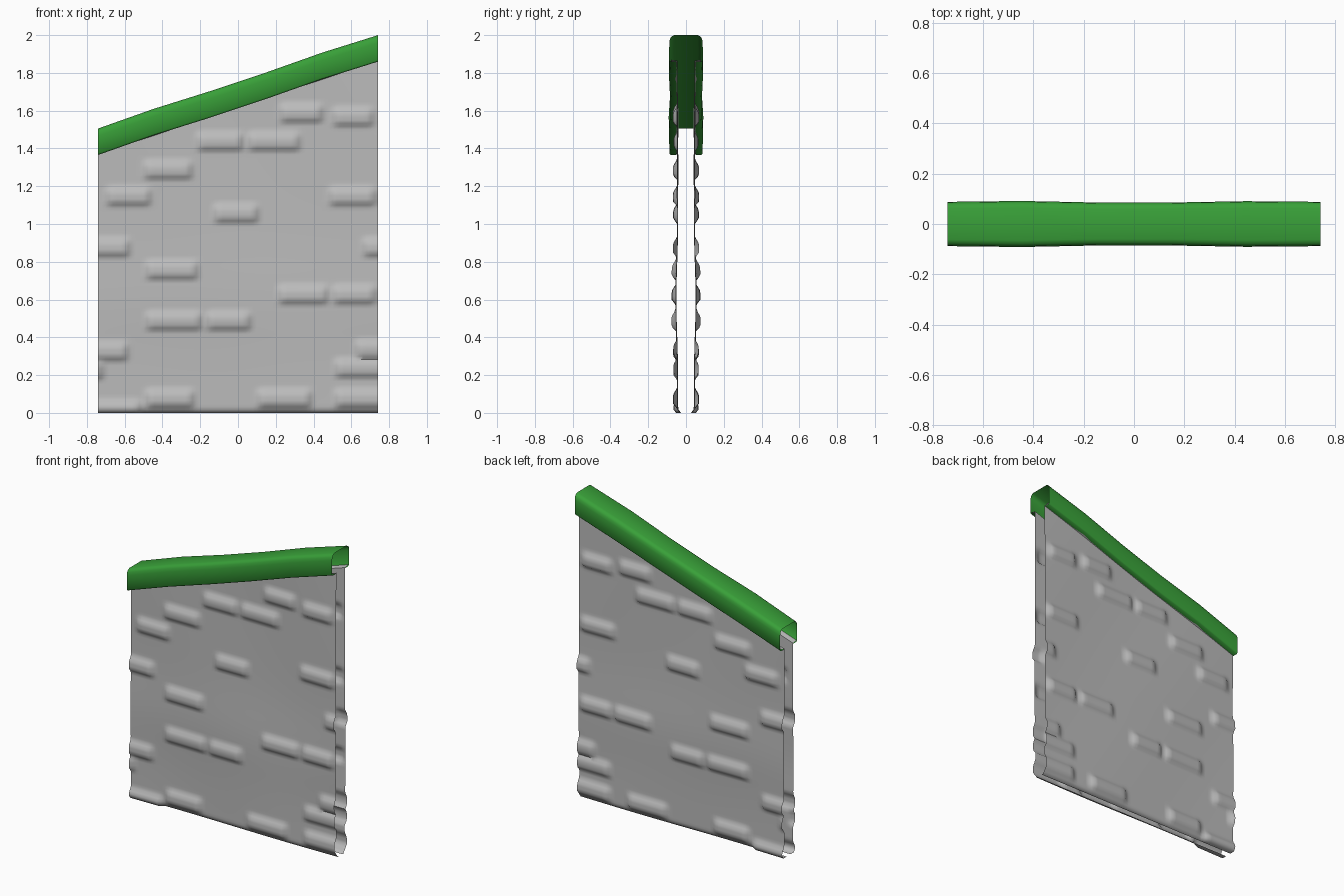
import bpy, bmesh, math
from mathutils import Vector

if "Cube" in bpy.data.objects:
    bpy.data.objects.remove(bpy.data.objects["Cube"], do_unlink=True)

HALF = 0.742                 # half length of the wall
LOW, HIGH = 1.505, 2.0       # cap top at each end
CAP = 0.14                   # cap height
SLOPE = (HIGH - LOW) / (2 * HALF)


def material(name, color):
    mat = bpy.data.materials.new(name)
    mat.use_nodes = True
    mat.diffuse_color = color
    mat.node_tree.nodes["Principled BSDF"].inputs["Base Color"].default_value = color
    return mat


def finish(name, bm, mat, angle):
    mesh = bpy.data.meshes.new(name)
    bm.to_mesh(mesh)
    bm.free()
    obj = bpy.data.objects.new(name, mesh)
    bpy.context.collection.objects.link(obj)
    mesh.materials.append(mat)
    bpy.ops.object.select_all(action="DESELECT")
    obj.select_set(True)
    bpy.context.view_layer.objects.active = obj
    bpy.ops.object.shade_smooth_by_angle(angle=math.radians(angle))
    return obj


def cap_top(x):
    return LOW + SLOPE * (x + HALF)


def ramp(d, width):
    t = min(max(d / width, 0), 1)
    return t * t * (3 - 2 * t)


# Raised bricks: left edge, right edge, bottom
BRICKS = [
    (-.23, .04, 1.38), (.04, .34, 1.38), (.21, .46, 1.53), (.49, .73, 1.51),
    (-.51, -.23, 1.23), (-.71, -.45, 1.09), (.47, .74, 1.09), (-.14, .12, 1),
    (-.9, -.56, .82), (.65, .9, .82), (-.5, -.2, .7), (-.5, -.18, .43),
    (-.18, .08, .43), (.2, .49, .57), (.49, .74, .57), (.61, .9, .28),
    (.5, .9, .18), (-.9, -.57, .27), (-.9, -.7, .17),
    (-.5, -.22, .02), (.09, .4, .02), (.5, .9, .02), (-.9, -.5, -.04)]


def depth(x, z):
    base = .044 + .01 * math.exp(-((z - .6) / .25) ** 2) + .003 * math.sin(5 * x + 3 * z)
    bump = 0
    for a, b, low in BRICKS:
        sides = ramp(x - a, .04) * ramp(b - x, .04)
        bump = max(bump, sides * ramp(z - low, .03) * ramp(low + .12 - z, .05))
    return base + .022 * bump


# Stone sheet, trimmed along the slope
bm = bmesh.new()
bmesh.ops.create_grid(bm, x_segments=74, y_segments=120, size=1)
for v in bm.verts:
    x, z = v.co.x * HALF, v.co.y + 1
    v.co = (x, -depth(x, z), z)
under_cap = Vector((0, 0, cap_top(0) - CAP + .004))
cut = bmesh.ops.bisect_plane(
    bm, geom=bm.verts[:] + bm.edges[:] + bm.faces[:], plane_co=under_cap,
    plane_no=Vector((-SLOPE, 0, 1)), clear_outer=True)
rim = [e for e in cut["geom_cut"] if isinstance(e, bmesh.types.BMEdge)]
foot = [e for e in bm.edges if all(v.co.z < .001 for v in e.verts)]
# Top rim flares out over the cap lip, foot turns inwards
for edges, y, rise in ((rim, -.08, .006), (foot, -.02, 0)):
    new = bmesh.ops.extrude_edge_only(bm, edges=edges)["geom"]
    for v in new:
        if isinstance(v, bmesh.types.BMVert):
            v.co.y = y
            v.co.z += rise
for v in bm.verts:
    if v.co.z < .02 and v.co.y < -.03:
        v.co.y += .015 * (1 - v.co.z / .02)
bmesh.ops.recalc_face_normals(bm, faces=bm.faces[:])
if sum(f.normal.y for f in bm.faces) > 0:
    bmesh.ops.reverse_faces(bm, faces=bm.faces[:])
wall = finish("wall_sheets", bm, material("stone grey", (.5, .5, .5, 1)), 60)
mirror = wall.modifiers.new("back", "MIRROR")
mirror.use_axis = (False, True, False)
mirror.use_mirror_merge = False

# Sloped cap: open channel with inward lips
half = [(.05, -CAP), (.08, -CAP), (.087, -.132), (.088, -.04),
        (.085, -.02), (.077, -.007), (.062, 0)]
profile = half + [(-y, z) for y, z in reversed(half)]
bm = bmesh.new()
rows = []
for i, (width, lift) in enumerate([(1, 0), (1.04, .006), (.97, 0), (.97, 0), (1.03, .006), (1, 0)]):
    x = HALF * (i / 2.5 - 1)
    rows.append([bm.verts.new((x, y * width, cap_top(x) + lift + z)) for y, z in profile])
for r, s in zip(rows, rows[1:]):
    for j in range(len(profile) - 1):
        bm.faces.new((r[j], s[j], s[j + 1], r[j + 1]))
bm.normal_update()
if max(bm.faces, key=lambda f: f.calc_center_median().z).normal.z < 0:
    bmesh.ops.reverse_faces(bm, faces=bm.faces[:])
finish("sloped_cap", bm, material("leaf green", (.04, .35, .04, 1)), 50)
